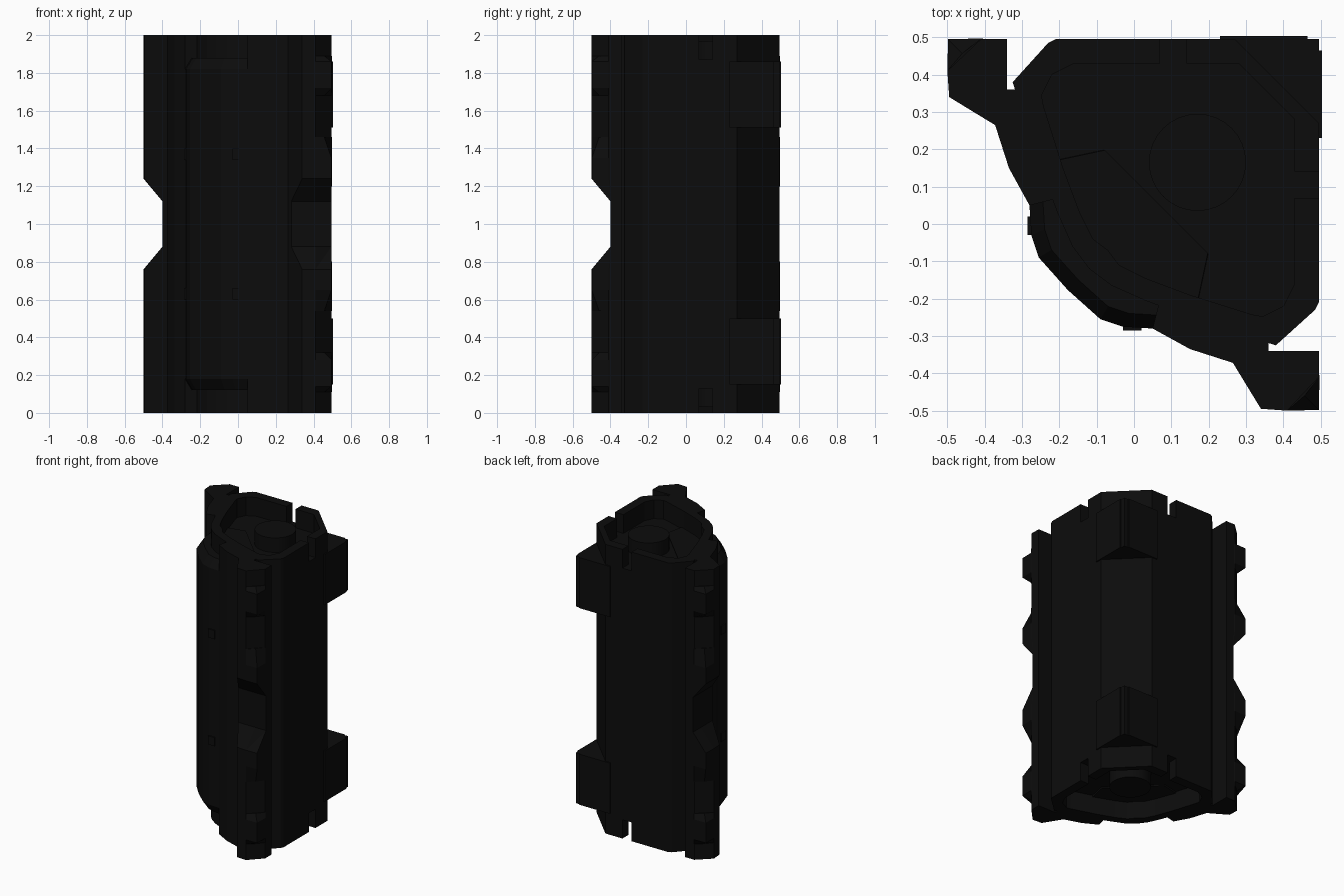
import bpy, bmesh, math

if "Cube" in bpy.data.objects:
    bpy.data.objects.remove(bpy.data.objects["Cube"])

mat = bpy.data.materials.new("charcoal_black")
mat.diffuse_color = (0.0037, 0.0037, 0.0037, 1)
mat.use_nodes = True
mat.node_tree.nodes["Principled BSDF"].inputs["Base Color"].default_value = mat.diffuse_color


def loft(name, sections):
    """Skin a stack of (z, outline) sections and cap both ends."""
    bm = bmesh.new()
    rings = [[bm.verts.new((x, y, z)) for x, y in pts] for z, pts in sections]
    n = len(rings[0])
    for a, b in zip(rings, rings[1:]):
        for i in range(n):
            j = (i + 1) % n
            bm.faces.new((a[i], a[j], b[j], b[i]))
    bm.faces.new(rings[0])
    bm.faces.new(rings[-1])
    bmesh.ops.recalc_face_normals(bm, faces=bm.faces)
    me = bpy.data.meshes.new(name)
    bm.to_mesh(me)
    bm.free()
    me.materials.append(mat)
    ob = bpy.data.objects.new(name, me)
    bpy.context.collection.objects.link(ob)
    return ob


def prism(name, pts, z0, z1):
    return loft(name, [(z0, pts), (z1, pts)])


def rect(x0, x1, y0, y1):
    return [(x0, y0), (x1, y0), (x1, y1), (x0, y1)]


def swap(pts):
    """Mirror an outline across the x = y diagonal."""
    return [(y, x) for x, y in pts]


def symmetric(half):
    """Complete an outline that is symmetric across x = y."""
    return half + swap(half)[::-1]


def flip(sections):
    return [(2 - z, p) for z, p in sections]


def cut(ob, cutter):
    cutter.hide_render = True
    mod = ob.modifiers.new("cut", 'BOOLEAN')
    mod.operation = 'DIFFERENCE'
    mod.solver = 'EXACT'
    mod.object = cutter
    bpy.context.view_layer.update()
    dg = bpy.context.evaluated_depsgraph_get()
    me = bpy.data.meshes.new_from_object(ob.evaluated_get(dg))
    ob.modifiers.clear()
    ob.data = me
    bpy.data.objects.remove(cutter)


# Core body: wedge with a clipped back corner and a curved front
core = prism("core_body", symmetric([
    (0.27, 0.495), (-0.21, 0.495), (-0.23, 0.485), (-0.325, 0.38),
    (-0.30, 0.30), (-0.25, 0.15), (-0.205, 0.03), (-0.165, -0.06), (-0.12, -0.12)]), 0, 2)

# End recesses and rim slots
well = symmetric([(0.28, 0.43), (-0.16, 0.43), (-0.22, 0.40), (-0.25, 0.34),
                  (-0.19, 0.15), (-0.145, 0.03), (-0.11, -0.04), (-0.07, -0.07)])
slot = rect(0.07, 0.14, 0.40, 0.6)
for z0, z1 in ((1.87, 2.1), (-0.1, 0.13)):
    for pts in (well, slot, swap(slot)):
        cut(core, prism("cutter", pts, z0, z1))

# Round hubs in the recesses
circle = [(0.17 + 0.13 * math.cos(2 * math.pi * i / 32),
           0.165 + 0.13 * math.sin(2 * math.pi * i / 32)) for i in range(32)]
for end, z0, z1 in (("top", 1.8, 1.97), ("bottom", 0.03, 0.2)):
    hub = prism(end + "_hub", circle, z0, z1)
    bpy.context.view_layer.objects.active = hub
    hub.select_set(True)
    bpy.ops.object.shade_smooth_by_angle()
    hub.select_set(False)

# Curved front shell with chamfered ends
shell = symmetric([(-0.10, 0.20), (-0.335, 0.15), (-0.28, 0.05), (-0.275, -0.03),
                   (-0.255, -0.09), (-0.178, -0.176)])
inner = [(x + (0.17 - x) * 0.08, y + (0.17 - y) * 0.08) for x, y in shell]
loft("front_shell", [(0.12, inner), (0.18, shell), (1.82, shell), (1.88, inner)])

# Corner blocks with raised side plates
for end, z0, z1 in (("lower", 0.15, 0.5), ("upper", 1.51, 1.86)):
    prism(end + "_corner_block", [(0.27, 0.495), (0.27, 0.27), (0.495, 0.27), (0.495, 0.495)], z0, z1)
    plate = rect(0.23, 0.465, 0.47, 0.503)
    prism(end + "_back_plate", plate, z0, z1)
    prism(end + "_side_plate", swap(plate), z0, z1)

# Side posts, waisted at mid height, with flanges running into the shell
post = [(-0.5, 0.41), (-0.41, 0.495), (-0.34, 0.495), (-0.34, 0.36), (-0.25, 0.36),
        (-0.20, 0.07), (-0.28, 0.05), (-0.335, 0.15), (-0.372, 0.265), (-0.495, 0.34)]
waist = [(max(x, -0.4), y) for x, y in post]
waist[-1] = (-0.4, 0.282)
post_sections = [(0, post), (0.76, post), (0.88, waist), (1.12, waist), (1.24, post), (2, post)]


def bump(c):
    return [(-0.49, 0.39), (-0.5, 0.41), (-c, c - 0.003), (-0.41, 0.497), (-0.39, 0.49)]


end_bump = [(0.11, bump(0.46)), (0.14, bump(0.498)), (0.28, bump(0.498)), (0.32, bump(0.46))]
mid_tip = [(-0.39, 0.40), (-0.4, 0.41), (-0.4, 0.495), (-0.395, 0.495), (-0.38, 0.49)]
mid_bump = [(0.54, bump(0.46)), (0.65, bump(0.498)), (0.76, bump(0.498)), (0.88, mid_tip)]
stud = rect(-0.285, -0.26, -0.03, 0.02)
stud_sections = [(0.6, stud), (0.66, stud)]

for side, fn in (("left", lambda p: p), ("right", swap)):
    def place(name, sections):
        loft(side + "_" + name, [(z, fn(p)) for z, p in sections])
    place("post", post_sections)
    for level, tr in (("lower", lambda s: s), ("upper", flip)):
        place(level + "_end_bump", tr(end_bump))
        place(level + "_mid_bump", tr(mid_bump))
        place(level + "_shell_stud", tr(stud_sections))
